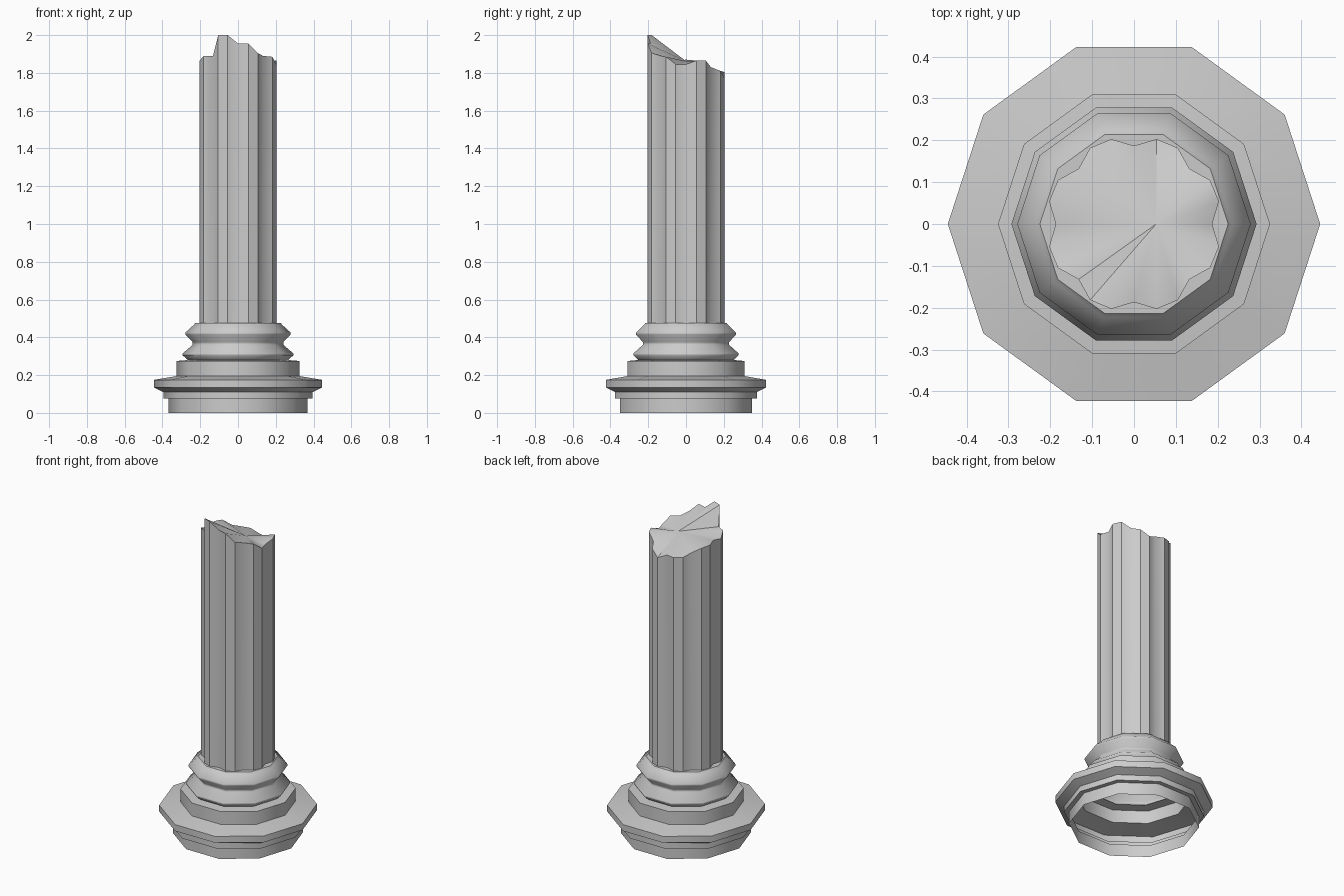
import bpy
import bmesh
from math import sin, cos, radians, pi

cube = bpy.data.objects.get("Cube")
if cube:
    bpy.data.objects.remove(cube)

stone = bpy.data.materials.new("grey stone")
stone.use_nodes = True
colour = (0.6, 0.6, 0.6, 1)
stone.diffuse_color = colour
stone.node_tree.nodes["Principled BSDF"].inputs["Base Color"].default_value = colour


def finish(name, bm, angle):
    mesh = bpy.data.meshes.new(name)
    bm.to_mesh(mesh)
    bm.free()
    mesh.materials.append(stone)
    obj = bpy.data.objects.new(name, mesh)
    bpy.context.collection.objects.link(obj)
    bpy.ops.object.select_all(action='DESELECT')
    obj.select_set(True)
    bpy.context.view_layer.objects.active = obj
    bpy.ops.object.shade_smooth_by_angle(angle=radians(angle))
    return obj


def bridge(bm, low, high):
    n = len(low)
    for i in range(n):
        j = (i + 1) % n
        bm.faces.new((low[i], low[j], high[j], high[i]))


def turned(name, profile, angle, sides=10):
    """Open ten-sided turning of a (radius, height) profile, bottom to top."""
    bm = bmesh.new()
    rings = [[bm.verts.new((r * cos(2 * pi * i / sides), r * sin(2 * pi * i / sides), z))
              for i in range(sides)] for r, z in profile]
    for low, high in zip(rings, rings[1:]):
        bridge(bm, low, high)
    return finish(name, bm, angle)


# Stepped plinth, hollow underneath
turned("plinth", [(0.367, 0), (0.367, 0.075), (0.395, 0.075), (0.395, 0.11),
                  (0.445, 0.135), (0.445, 0.175), (0.325, 0.195),
                  (0.325, 0.275), (0.265, 0.28)], 38)

# Two rounded rings under the shaft
turned("ring_moulding", [(0.265, 0.28), (0.293, 0.305), (0.293, 0.315),
                         (0.24, 0.36), (0.24, 0.375), (0.279, 0.415),
                         (0.279, 0.425), (0.235, 0.465), (0.225, 0.477)], 100)
turned("ring_top", [(0.225, 0.477), (0.17, 0.477)], 30)

# Fluted shaft: each of eight flutes has a valley and a flat land beside it
heights = [1.845, 1.865, 1.865, 1.83, 1.81, 1.775, 1.8, 1.805,
           1.81, 1.83, 1.86, 1.865, 1.87, 1.865, 1.89, 1.89,
           2.0, 2.0, 1.955, 1.955, 1.905, 1.89, 1.885, 1.845]
bm = bmesh.new()
low, high = [], []
for i, h in enumerate(heights):
    radius = 0.187 if i % 3 == 0 else 0.21
    a = radians(45 * (i // 3) + (0, 15, 30)[i % 3])
    x, y = radius * cos(a), radius * sin(a)
    low.append(bm.verts.new((x, y, 0.475)))
    high.append(bm.verts.new((x, y, h)))
bridge(bm, low, high)

# Broken top, fanned from an off-centre point
apex = bm.verts.new((0.053, 0, 1.862))
for i in range(len(high)):
    bm.faces.new((high[i], high[(i + 1) % len(high)], apex))
finish("broken_shaft", bm, 35)
